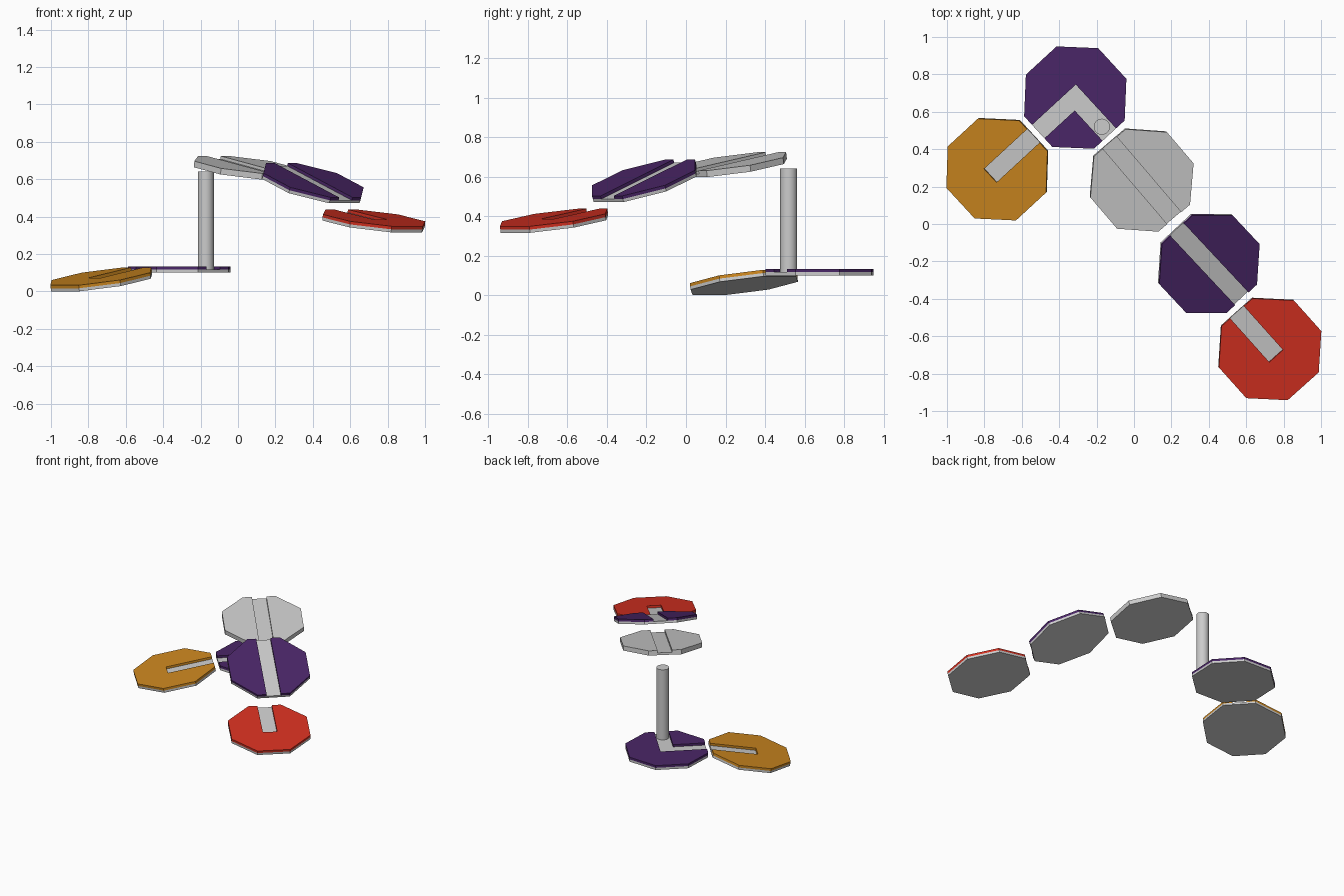
import bpy, bmesh
from math import radians, tan, pi
from mathutils import Matrix

if "Cube" in bpy.data.objects:
    bpy.data.objects.remove(bpy.data.objects["Cube"])

A = 0.269                # octagon apothem
S = A * tan(pi / 8)      # half side length
W = 0.049                # half width of the track groove
T = 0.033                # tile thickness


def material(name, rgb):
    m = bpy.data.materials.new(name)
    m.diffuse_color = (*rgb, 1)
    m.use_nodes = True
    m.node_tree.nodes["Principled BSDF"].inputs["Base Color"].default_value = m.diffuse_color
    return m


purple = material("purple", (0.068, 0.019, 0.135))
red = material("red", (0.66, 0.03, 0.015))
orange = material("orange", (0.60, 0.24, 0.014))


def slab(name, outlines, z0, z1, matrix, mat=None):
    """Extrude one or more flat outlines from z0 to z1."""
    bm = bmesh.new()
    for pts in outlines:
        low = [bm.verts.new((x, y, z0)) for x, y in pts]
        top = [bm.verts.new((x, y, z1)) for x, y in pts]
        bm.faces.new(low)
        bm.faces.new(top)
        for i in range(len(pts)):
            j = (i + 1) % len(pts)
            bm.faces.new((low[i], low[j], top[j], top[i]))
    bmesh.ops.recalc_face_normals(bm, faces=bm.faces)
    me = bpy.data.meshes.new(name)
    bm.to_mesh(me)
    bm.free()
    ob = bpy.data.objects.new(name, me)
    ob.matrix_world = matrix
    if mat:
        me.materials.append(mat)
    bpy.context.collection.objects.link(ob)
    return ob


# outlines in tile space; the track runs along local x
octagon = [(A, S), (S, A), (-S, A), (-A, S), (-A, -S), (-S, -A), (S, -A), (A, -S)]
side = [(-A, W), (A, W), (A, S), (S, A), (-S, A), (-A, S)]
straight = [side, [(x, -y) for x, y in side]]
dead_end = [[(-A, W), (W, W), (W, -W), (-A, -W), (-A, -S), (-S, -A),
             (S, -A), (A, -S), (A, S), (S, A), (-S, A), (-A, S)]]
corner = [[(A, W), (-W, W), (-W, -A), (-S, -A), (-A, -S), (-A, S),
           (-S, A), (S, A), (A, S)],
          [(A, -W), (W, -W), (W, -A), (S, -A), (A, -S)]]


def tile(name, pos, yaw, pitch, cover, mat=None):
    m = (Matrix.Translation(pos) @ Matrix.Rotation(radians(yaw), 4, 'Z')
         @ Matrix.Rotation(radians(pitch), 4, 'Y'))
    slab(name + "_base", [octagon], -T / 2, 0, m)
    slab(name + "_cover", cover, 0, T / 2, m, mat)


# lower tiles
tile("corner_tile", (-0.314, 0.676, 0.1165), -47.4, 0, corner, purple)
tile("orange_end_tile", (-0.731, 0.293, 0.0645), 222.7, 10.2, dead_end, orange)
# upper descending tiles
tile("grey_ramp_tile", (0.041, 0.235, 0.661), -49.5, 10, straight)
tile("purple_ramp_tile", (0.40, -0.211, 0.579), -46.9, 20, straight, purple)
tile("red_end_tile", (0.726, -0.668, 0.377), -48.2, 9.6, dead_end, red)

# post standing in the corner tile track
bpy.ops.mesh.primitive_cylinder_add(vertices=32, radius=0.043, depth=0.525,
                                    location=(-0.172, 0.52, 0.3785))
bpy.context.object.name = "support_post"
bpy.ops.object.shade_smooth_by_angle()
